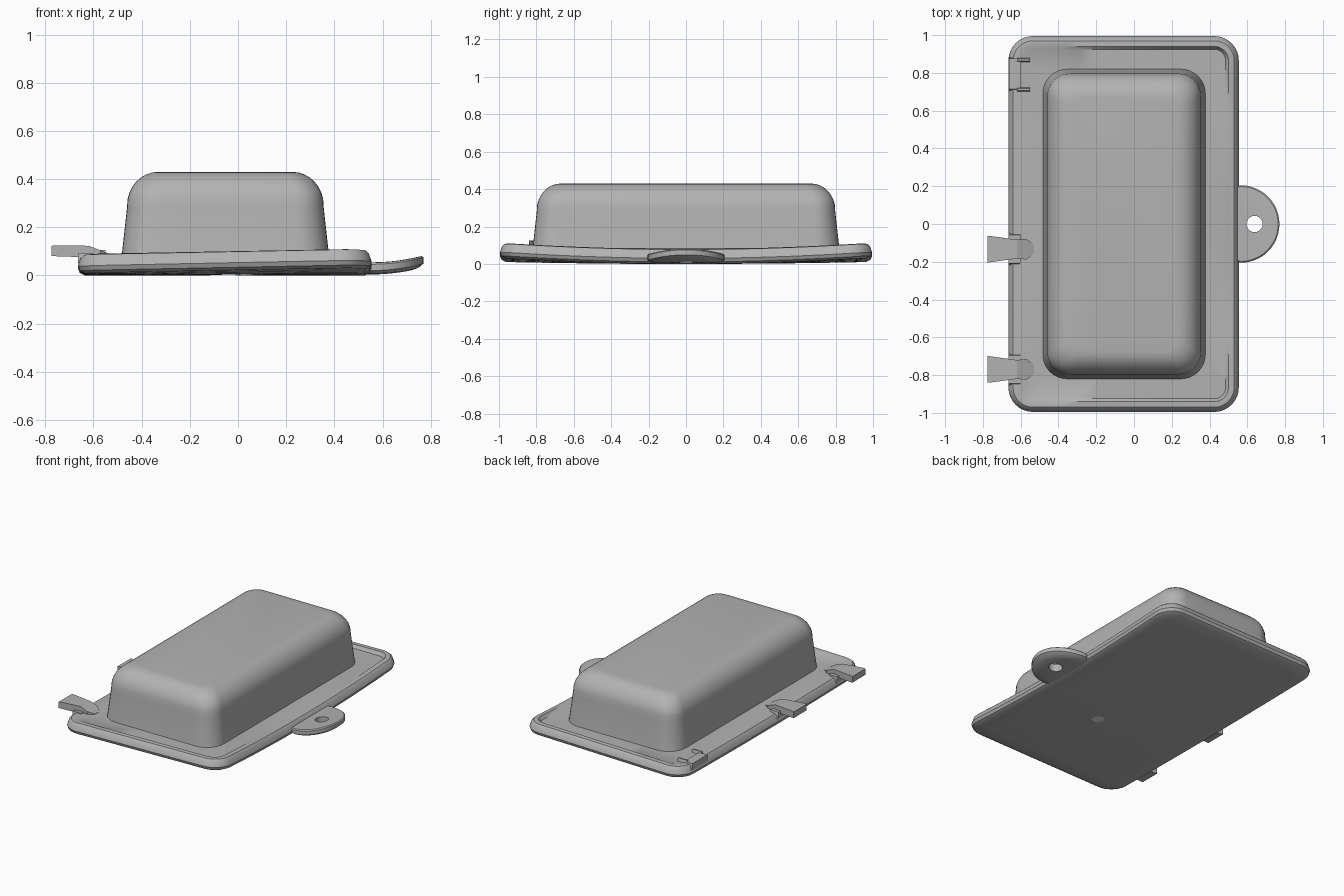
import bpy, bmesh
from math import sin, cos, pi, radians

if "Cube" in bpy.data.objects:
    bpy.data.objects.remove(bpy.data.objects["Cube"])


def material(name, value):
    m = bpy.data.materials.new(name)
    m.use_nodes = True
    colour = (value, value, value, 1)
    m.diffuse_color = colour
    m.node_tree.nodes["Principled BSDF"].inputs["Base Color"].default_value = colour
    return m


GREY = material("plain grey", 0.45)
PALE = material("pale grey", 0.8)


def finish(name, bm, mat=GREY, angle=35):
    bmesh.ops.recalc_face_normals(bm, faces=bm.faces)
    mesh = bpy.data.meshes.new(name)
    bm.to_mesh(mesh)
    bm.free()
    mesh.materials.append(mat)
    obj = bpy.data.objects.new(name, mesh)
    bpy.context.collection.objects.link(obj)
    bpy.ops.object.select_all(action="DESELECT")
    obj.select_set(True)
    bpy.context.view_layer.objects.active = obj
    bpy.ops.object.shade_smooth_by_angle(angle=radians(angle))
    return obj


def loft(name, rings, caps=True, closed=False, angle=35):
    """Skin a list of rings that have equal point counts."""
    bm = bmesh.new()
    loops = [[bm.verts.new(p) for p in ring] for ring in rings]
    pairs = list(zip(loops, loops[1:]))
    if closed:
        pairs.append((loops[-1], loops[0]))
    for a, b in pairs:
        for i in range(len(a)):
            j = (i + 1) % len(a)
            bm.faces.new((a[i], a[j], b[j], b[i]))
    if caps:
        bm.faces.new(loops[0])
        bm.faces.new(loops[-1])
    return finish(name, bm, angle=angle)


def rounded_rect(cx, hx, hy, r, arc=8, side=12):
    """Counter-clockwise outline with subdivided sides."""
    pts = []
    corners = [(1, 1), (-1, 1), (-1, -1), (1, -1)]
    for k, (sx, sy) in enumerate(corners):
        for i in range(arc + 1):
            a = pi / 2 * (k + i / arc)
            pts.append((cx + sx * (hx - r) + r * cos(a), sy * (hy - r) + r * sin(a)))
        nx, ny = corners[(k + 1) % 4]
        a = pi / 2 * (k + 1)
        end = (cx + nx * (hx - r) + r * cos(a), ny * (hy - r) + r * sin(a))
        start = pts[-1]
        for i in range(1, side):
            t = i / side
            pts.append(tuple(s + (e - s) * t for s, e in zip(start, end)))
    return pts


# Base plate: warped tray whose corners lift, mostly on the tab side
CX, HX, HY = -0.055, 0.61, 0.995


def warp(x, y):
    return y * y * (0.01 + 0.025 * (x - CX + HX) / (2 * HX))


def plate_ring(inset, z, bend=1):
    outline = rounded_rect(CX, HX - inset, HY - inset, max(0.13 - inset, 0.03))
    return [(x, y, z + bend * warp(x, y)) for x, y in outline]


rings = [plate_ring(i, 0) for i in (0.55, 0.4, 0.25, 0.12, 0.03)]
rings += [plate_ring(i, z) for i, z in
          ((0.008, 0.011), (0, 0.03), (0.012, 0.065), (0.025, 0.077), (0.055, 0.08))]
rings += [plate_ring(i, 0.085, 0) for i in (0.07, 0.2)]
loft("base_plate", rings)

# Raised housing with a softly rounded top
profile = [(0, 0.07), (0.003, 0.09), (0.024, 0.28)]
for k in range(1, 9):
    a = pi / 2 * k / 8
    profile.append((0.024 + 0.13 * (1 - cos(a)), 0.29 + 0.14 * sin(a)))
rings = []
for inset, z in profile:
    outline = rounded_rect(-0.0525, 0.4325 - inset, 0.822 - inset, 0.13 - 0.5 * inset, side=4)
    rings.append([(x, y, z) for x, y in outline])
loft("raised_housing", rings)


# Hanging tab with an eyelet, bent gently upward
def bend(x):
    return 0.004 + 0.6 * max(x - 0.55, 0) ** 2


def tab_ring(cx, front, back, ry, z):
    pts = []
    for i in range(48):
        a = 2 * pi * i / 48
        x = cx + (front if cos(a) > 0 else back) * cos(a)
        pts.append((x, ry * sin(a), z + bend(x)))
    return pts


def hole_ring(z):
    return tab_ring(0.638, 0.043, 0.043, 0.043, z)


loft("hanging_tab", [
    hole_ring(0), tab_ring(0.6, 0.12, 0.06, 0.13, 0), tab_ring(0.565, 0.185, 0.07, 0.185, 0.004),
    tab_ring(0.565, 0.205, 0.07, 0.205, 0.016), tab_ring(0.565, 0.205, 0.07, 0.205, 0.042),
    tab_ring(0.565, 0.198, 0.07, 0.198, 0.049), tab_ring(0.6, 0.12, 0.06, 0.13, 0.05),
    hole_ring(0.05)], caps=False, closed=True)


# Latches along the right edge: waisted tongue on a wider foot
def latch(name, y):
    stations = [(-0.775, 0.08, 0.122, 0.07), (-0.765, 0.08, 0.125, 0.07),
                (-0.62, 0.075, 0.123, 0.05), (-0.57, 0.07, 0.104, 0.055),
                (-0.53, 0.07, 0.087, 0.025)]
    loft(name, [[(x, y - w, lo), (x, y + w, lo), (x, y + w, hi), (x, y - w, hi)]
                for x, lo, hi, w in stations], angle=15)


def block(name, x0, x1, y0, y1, z0, z1, taper=0.01):
    loft(name, [[(x0, y0, z0), (x1, y0, z0), (x1, y1, z0), (x0, y1, z0)],
                [(x0, y0 + taper, z1), (x1, y0 + taper, z1),
                 (x1, y1 - taper, z1), (x0, y1 - taper, z1)]], angle=15)


for label, y in (("front", -0.77), ("middle", -0.133)):
    latch(label + "_latch", y)
    block(label + "_latch_foot", -0.664, -0.6, y - 0.085, y + 0.085, 0.05, 0.092)

# Rear latch is only a low stub
block("rear_latch_foot", -0.662, -0.6, 0.705, 0.885, 0.05, 0.095)
for side, y in (("inner", 0.712), ("outer", 0.868)):
    block("rear_latch_" + side + "_ridge", -0.62, -0.55, y - 0.015, y + 0.015, 0.07, 0.105)

# Small round vent on the underside
bm = bmesh.new()
bmesh.ops.create_cone(bm, cap_ends=True, segments=24, radius1=0.04, radius2=0.04, depth=0.006)
vent = finish("underside_vent", bm, PALE)
vent.location = (0.03, -0.31, 0.003)
